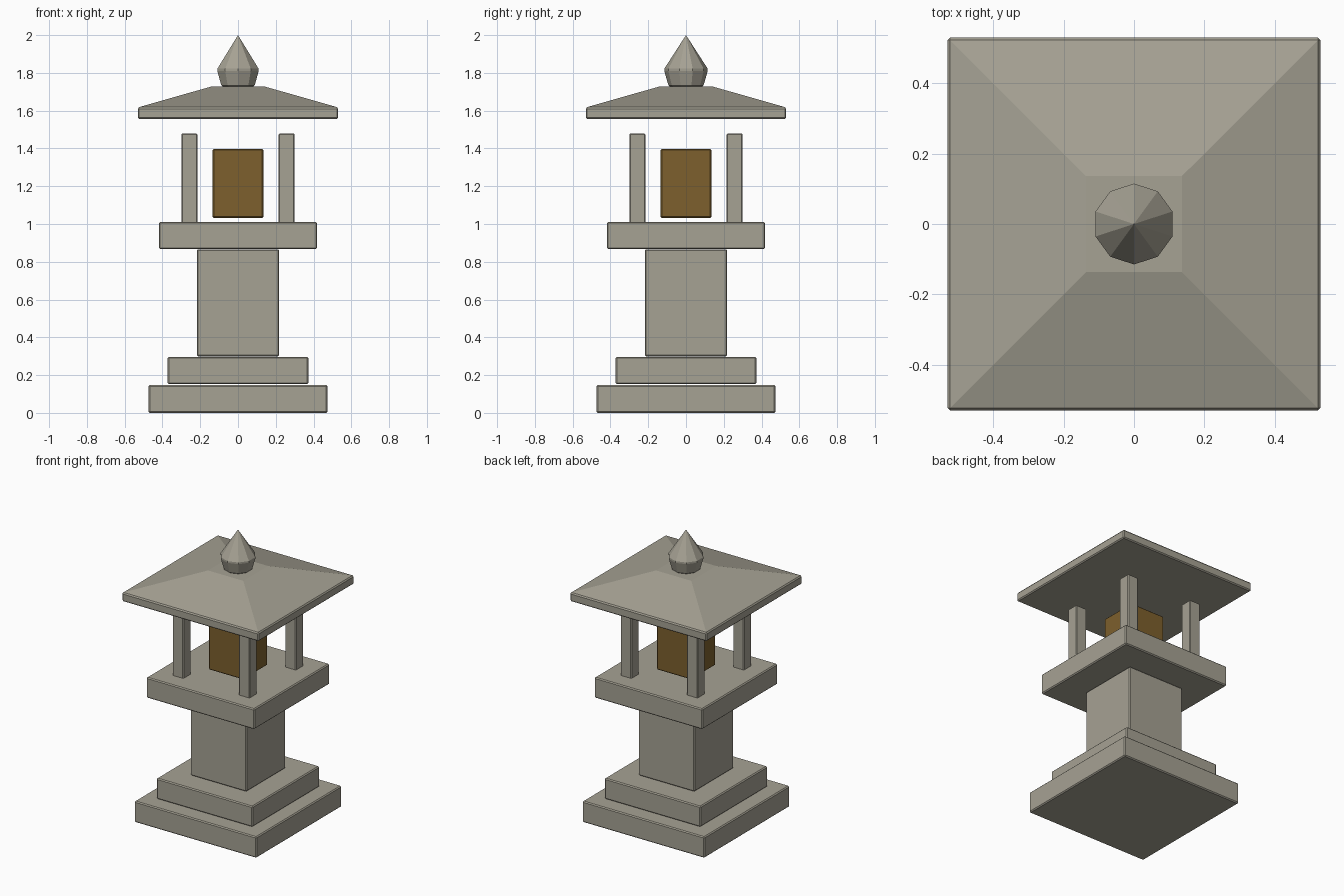
import bpy, bmesh, math

if "Cube" in bpy.data.objects:
    bpy.data.objects.remove(bpy.data.objects["Cube"])


def material(name, rgb):
    m = bpy.data.materials.new(name)
    m.diffuse_color = (*rgb, 1.0)
    m.use_nodes = True
    m.node_tree.nodes["Principled BSDF"].inputs["Base Color"].default_value = m.diffuse_color
    return m


STONE = material("warm grey stone", (0.38, 0.36, 0.295))
AMBER = material("amber lamp", (0.205, 0.117, 0.026))


def finish(name, bm, mat, bevel=0.0):
    """Turn a bmesh into an object, with an optional small edge bevel."""
    bmesh.ops.recalc_face_normals(bm, faces=bm.faces)
    mesh = bpy.data.meshes.new(name)
    bm.to_mesh(mesh)
    bm.free()
    mesh.materials.append(mat)
    obj = bpy.data.objects.new(name, mesh)
    bpy.context.collection.objects.link(obj)
    if bevel:
        mod = obj.modifiers.new("worn edges", 'BEVEL')
        mod.width = bevel
        mod.segments = 1
        mod.limit_method = 'ANGLE'
        mod.angle_limit = math.radians(40)
    return obj


def lathe(name, profile, sides, start, mat, bevel=0.0, centre=(0, 0)):
    """Stack rings of (radius, z); a zero radius closes to a point."""
    bm = bmesh.new()
    rings = []
    for r, z in profile:
        n = sides if r > 0 else 1
        rings.append([bm.verts.new((centre[0] + r * math.cos(start + math.tau * i / sides),
                                    centre[1] + r * math.sin(start + math.tau * i / sides), z))
                      for i in range(n)])
    for a, b in zip(rings, rings[1:]):
        for i in range(sides):
            j = (i + 1) % sides
            if len(b) == 1:
                bm.faces.new((a[i], a[j], b[0]))
            else:
                bm.faces.new((a[i], a[j], b[j], b[i]))
    for ring in (rings[0], rings[-1]):
        if len(ring) > 2:
            bm.faces.new(ring)
    return finish(name, bm, mat, bevel)


def square(name, profile, mat=STONE, bevel=0.007, centre=(0, 0)):
    """Square stack from (half width, z) levels."""
    return lathe(name, [(h * math.sqrt(2), z) for h, z in profile],
                 4, math.pi / 4, mat, bevel, centre)


# Stepped base, shaft and lamp platform
square("lower_base", [(0.474, 0.0), (0.474, 0.148)])
square("upper_base", [(0.373, 0.152), (0.373, 0.297)])
square("shaft", [(0.218, 0.299), (0.218, 0.866)])
square("platform", [(0.419, 0.867), (0.419, 1.011)])

# Amber lamp and the four corner posts
square("lamp", [(0.135, 1.032), (0.135, 1.398)], AMBER)
for side_y, label_y in ((-1, "front"), (1, "back")):
    for side_x, label_x in ((-1, "left"), (1, "right")):
        square(f"{label_y}_{label_x}_post", [(0.042, 1.005), (0.042, 1.479)],
               bevel=0.005, centre=(0.257 * side_x, 0.257 * side_y))

# Hipped roof with a thick eave and flat top
square("roof", [(0.53, 1.557), (0.53, 1.617), (0.137, 1.729)])

# Ten-sided bud finial
lathe("finial", [(0.085, 1.728), (0.093, 1.734), (0.115, 1.81), (0.115, 1.822), (0.0, 2.0)],
      10, math.pi / 2, STONE)
